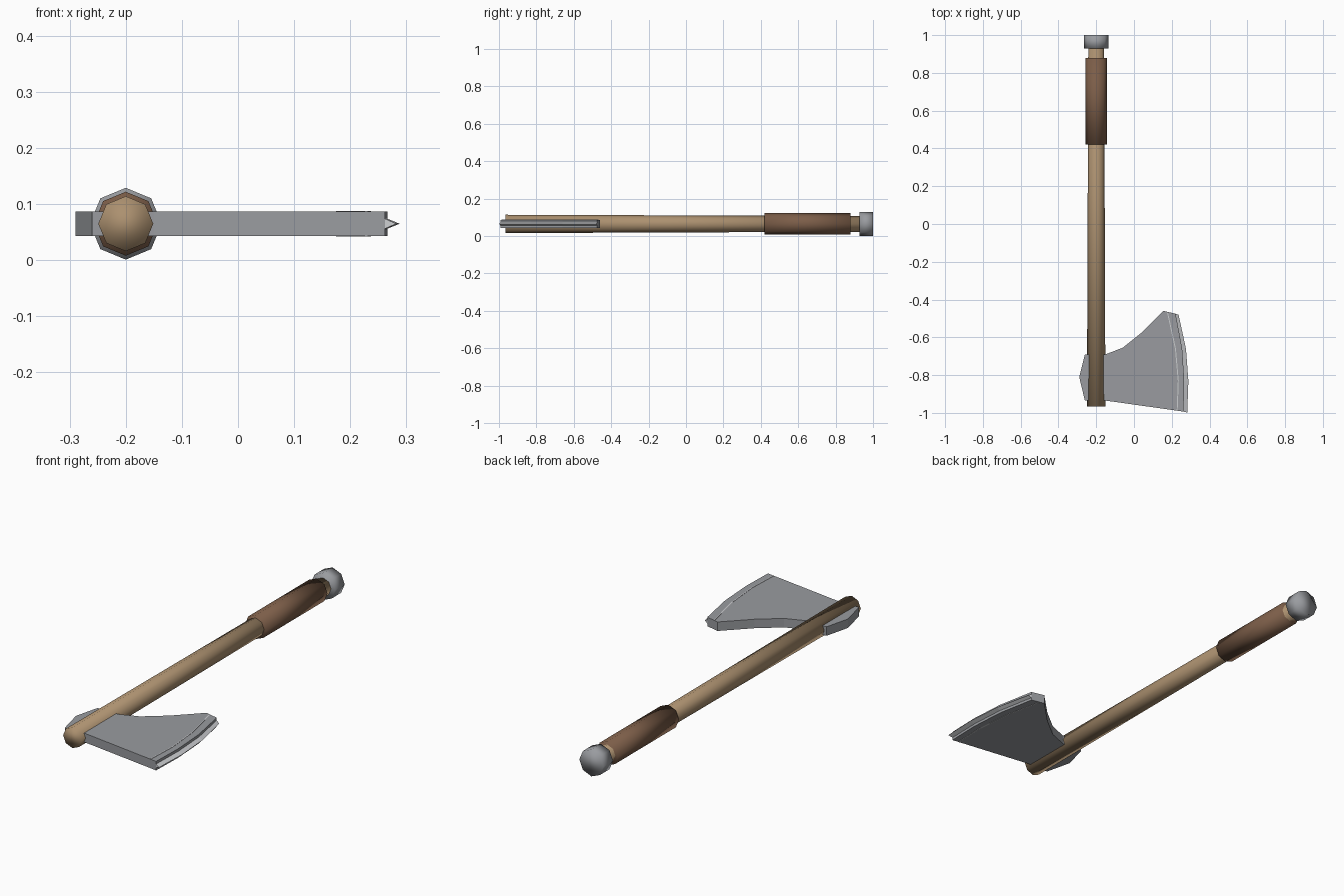
import bpy, bmesh, math
from mathutils import Matrix, Vector

cube = bpy.data.objects.get("Cube")
if cube:
    bpy.data.objects.remove(cube, do_unlink=True)

AXIS_X, MID_Z = -0.2, 0.065


def material(name, rgb):
    m = bpy.data.materials.new(name)
    m.use_nodes = True
    m.diffuse_color = (*rgb, 1)
    m.node_tree.nodes["Principled BSDF"].inputs["Base Color"].default_value = (*rgb, 1)
    return m


wood = material("pale wood", (0.41, 0.28, 0.16))
leather = material("brown leather", (0.20, 0.11, 0.065))
steel = material("grey steel", (0.32, 0.33, 0.35))
bright = material("bright steel", (0.60, 0.61, 0.63))


def finish(name, bm, mat, smooth=False):
    bmesh.ops.recalc_face_normals(bm, faces=bm.faces)
    mesh = bpy.data.meshes.new(name)
    for f in bm.faces:
        f.smooth = smooth
    bm.to_mesh(mesh)
    bm.free()
    mesh.materials.append(mat)
    obj = bpy.data.objects.new(name, mesh)
    bpy.context.collection.objects.link(obj)
    return obj


def rod(name, y0, y1, r0, r1, mat):
    """Smooth eight-sided rod along the shaft axis, from y0 to y1."""
    bm = bmesh.new()
    place = Matrix.Translation((AXIS_X, (y0 + y1) / 2, MID_Z)) @ Matrix.Rotation(-math.pi / 2, 4, 'X')
    bmesh.ops.create_cone(bm, cap_ends=True, segments=8, radius1=r0, radius2=r1,
                          depth=y1 - y0, matrix=place)
    return finish(name, bm, mat, smooth=True)


def plate(name, outline, z0, z1, mat):
    """Flat plate cut from an outline in x and y."""
    bm = bmesh.new()
    face = bm.faces.new([bm.verts.new((x, y, z0)) for x, y in outline])
    new = bmesh.ops.extrude_face_region(bm, geom=[face])["geom"]
    bmesh.ops.translate(bm, vec=Vector((0, 0, z1 - z0)),
                        verts=[v for v in new if isinstance(v, bmesh.types.BMVert)])
    return finish(name, bm, mat)


# Shaft, grip and pommel
rod("shaft", -0.965, 0.94, 0.049, 0.042, wood)
rod("grip", 0.42, 0.88, 0.057, 0.057, leather)
rod("pommel", 0.928, 1.0, 0.064, 0.064, steel)

# Axe head with a short poll behind the shaft
bevel = [(0.22, -0.475), (0.255, -0.66), (0.266, -0.83), (0.262, -0.993)]
poll = [(-0.15, -0.935), (-0.26, -0.935), (-0.29, -0.81), (-0.26, -0.69), (-0.15, -0.69)]
beard = [(-0.06, -0.655), (0.04, -0.575), (0.155, -0.46)]
plate("axe_head", poll + beard + bevel, MID_Z - 0.0215, MID_Z + 0.0215, steel)

# Thin bright lines along the bevel on both cheeks
line = [(0.175, -0.468), (0.217, -0.66), (0.232, -0.83), (0.226, -0.987)]
strip = line + [(x + 0.005, y) for x, y in reversed(line)]
for side, sign in (("upper", 1), ("lower", -1)):
    plate(side + "_bevel_line", strip, MID_Z + sign * 0.021, MID_Z + sign * 0.0228, bright)

# Cutting edge: a narrow wedge standing out of the bevel
tip = [(0.236, -0.48), (0.275, -0.66), (0.288, -0.83), (0.282, -0.998)]
bm = bmesh.new()
rings = []
for (bx, by), (tx, ty) in zip(bevel, tip):
    rings.append([bm.verts.new(p) for p in ((bx, by, MID_Z + 0.009), (tx, ty, MID_Z),
                                            (bx, by, MID_Z - 0.009))])
for a, b in zip(rings, rings[1:]):
    for i in range(3):
        j = (i + 1) % 3
        bm.faces.new((a[i], a[j], b[j], b[i]))
bm.faces.new(rings[0])
bm.faces.new(rings[-1])
finish("cutting_edge", bm, bright)
